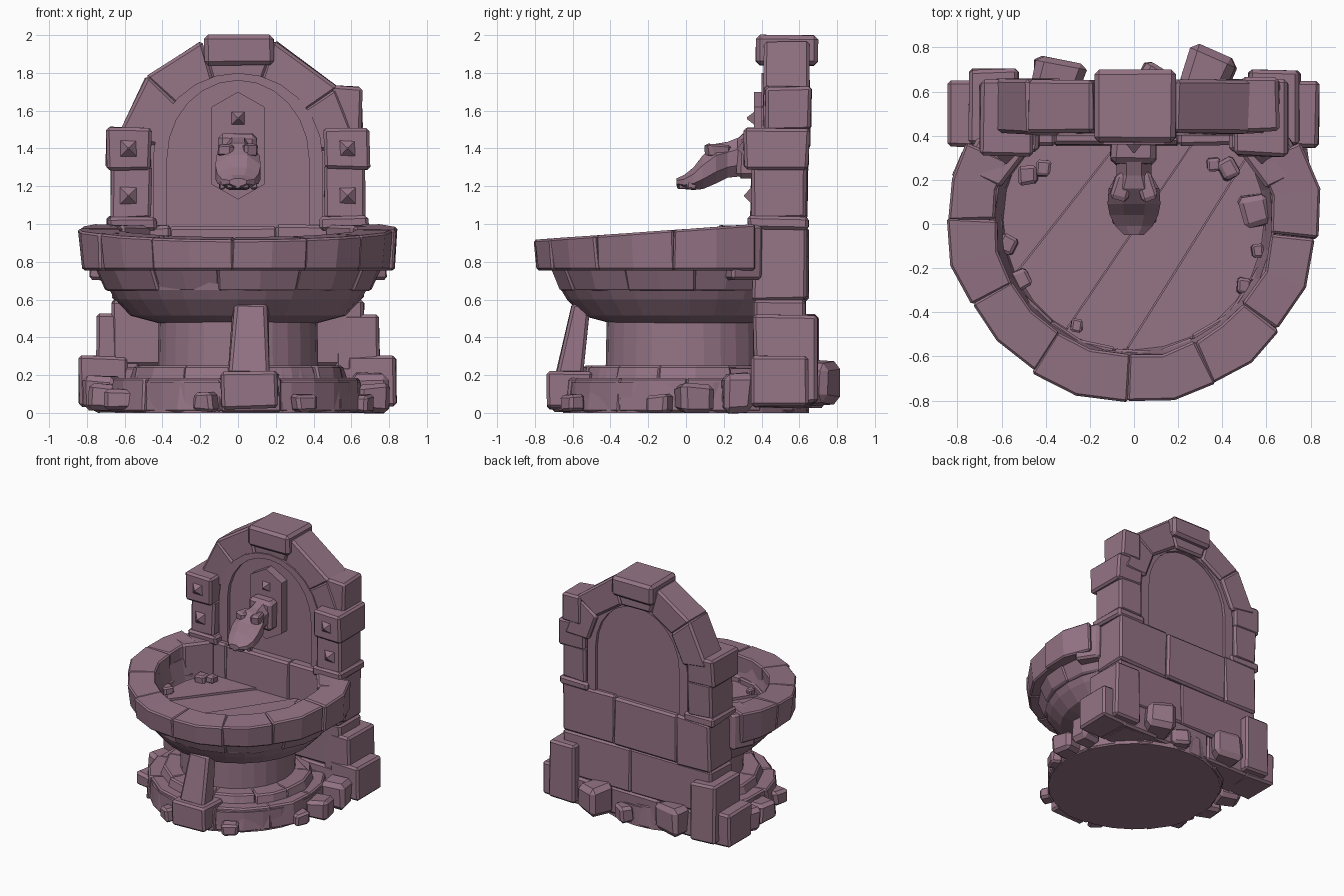
import bpy, bmesh, math, random
from mathutils import Vector, Matrix

if "Cube" in bpy.data.objects:
    bpy.data.objects.remove(bpy.data.objects["Cube"])

random.seed(4)
stone = bpy.data.materials.new("mauve stone")
stone.diffuse_color = (0.30, 0.175, 0.235, 1)
stone.use_nodes = True
stone.node_tree.nodes["Principled BSDF"].inputs["Base Color"].default_value = stone.diffuse_color


def finish(name, bm):
    bmesh.ops.recalc_face_normals(bm, faces=bm.faces[:])
    me = bpy.data.meshes.new(name)
    bm.to_mesh(me)
    bm.free()
    me.materials.append(stone)
    ob = bpy.data.objects.new(name, me)
    bpy.context.collection.objects.link(ob)
    return ob


def hexa(name, bottom, top, bevel=0.016, jit=0.008):
    """Chipped stone from four bottom and four top corners."""
    bm = bmesh.new()
    v = [bm.verts.new([c + random.uniform(-jit, jit) for c in p]) for p in bottom + top]
    for f in ((3, 2, 1, 0), (4, 5, 6, 7), (0, 1, 5, 4), (1, 2, 6, 5), (2, 3, 7, 6), (3, 0, 4, 7)):
        bm.faces.new([v[i] for i in f])
    bmesh.ops.recalc_face_normals(bm, faces=bm.faces[:])
    if bevel:
        bmesh.ops.bevel(bm, geom=bm.edges[:], offset=bevel, segments=1, affect='EDGES')
    return finish(name, bm)


def block(name, x0, x1, y0, y1, z0, z1, bevel=0.016, jit=0.008):
    quad = [(x0, y0), (x1, y0), (x1, y1), (x0, y1)]
    return hexa(name, [(x, y, z0) for x, y in quad], [(x, y, z1) for x, y in quad], bevel, jit)


def ring_stone(name, a0, a1, r_in, r_low, r_top, z0, z1, cy=0.02, slope=0.0, jit=0.007):
    """Curved-wall stone between two angles (degrees) around the basin axis."""
    am = (a0 + a1) / 2
    bm = bmesh.new()
    rows = []
    for a in (a0, am, a1):
        c, s = math.cos(math.radians(a)), math.sin(math.radians(a))
        k = 1.015 if a == am else 1
        rows.append([bm.verts.new((r * k * c + random.uniform(-jit, jit),
                                   cy + 0.98 * r * k * s + random.uniform(-jit, jit),
                                   z + (slope * s * r if z == z1 else 0)))
                     for r, z in ((r_in, z0), (r_low, z0), (r_top, z1), (r_in, z1))])
    bm.faces.new(rows[0])
    bm.faces.new(rows[2][::-1])
    for p, q in zip(rows, rows[1:]):
        for i in range(4):
            bm.faces.new((p[i], p[(i + 1) % 4], q[(i + 1) % 4], q[i]))
    bmesh.ops.recalc_face_normals(bm, faces=bm.faces[:])
    sharp = [e for e in bm.edges if e.calc_face_angle(0) > 0.6]
    bmesh.ops.bevel(bm, geom=sharp, offset=0.011, segments=1, affect='EDGES')
    return finish(name, bm)


def ring(name, angles, *args, **kw):
    for i, (a, b) in enumerate(zip(angles, angles[1:])):
        dr = random.uniform(-0.014, 0.014)
        r_in, r_low, r_top, z0, z1 = args
        ring_stone(f"{name}_{i}", a - 0.3, b + 0.3, r_in, r_low + dr, r_top + dr, z0, z1, **kw)


def arch_stone(name, a0, a1, r0, r1, y0, y1, bevel=0.016):
    pts = [(r * math.cos(math.radians(a)), 1.35 + r * math.sin(math.radians(a)))
           for r, a in ((r0, a0), (r1, a0), (r1, a1), (r0, a1))]
    return hexa(name, [(x, y0, z) for x, z in pts], [(x, y1, z) for x, z in pts], bevel, 0.006)


def lathe(name, profile, n=28, cy=0.0, ymax=9):
    bm = bmesh.new()
    rows = []
    for r, z in profile:
        rows.append([bm.verts.new((r * math.cos(t * math.tau / n),
                                   min(cy + r * math.sin(t * math.tau / n), ymax), z)) for t in range(n)])
    for p, q in zip(rows, rows[1:]):
        for i in range(n):
            bm.faces.new((p[i], p[(i + 1) % n], q[(i + 1) % n], q[i]))
    bm.faces.new(rows[0])
    bm.faces.new(rows[-1])
    return finish(name, bm)


def prism(name, pts, y0, y1):
    """Outline in x, z extruded along y."""
    bm = bmesh.new()
    a = [bm.verts.new((x, y0, z)) for x, z in pts]
    b = [bm.verts.new((x, y1, z)) for x, z in pts]
    bm.faces.new(a)
    bm.faces.new(b)
    for i in range(len(a)):
        j = (i + 1) % len(a)
        bm.faces.new((a[i], a[j], b[j], b[i]))
    return finish(name, bm)


def rock(name, x, y, z, sx, sy, sz, turn=None):
    bm = bmesh.new()
    bmesh.ops.create_cube(bm, size=1)
    for v in bm.verts:
        v.co = Vector([c * random.uniform(0.75, 1.08) for c in v.co])
    bmesh.ops.bevel(bm, geom=bm.edges[:], offset=0.15, segments=1, affect='EDGES')
    ang = random.uniform(-0.5, 0.5) if turn is None else turn
    bm.transform(Matrix.Translation((x, y, z)) @ Matrix.Rotation(ang, 4, 'Z') @ Matrix.Diagonal((sx, sy, sz, 1)))
    return finish(name, bm)


def stud(name, x, y, z, s=0.045, d=0.04):
    hexa(name, [(x - s, y, z - s), (x + s, y, z - s), (x + s, y, z + s), (x - s, y, z + s)],
         [(x + i * 0.004, y - d, z + j * 0.004) for i, j in ((-1, -1), (1, -1), (1, 1), (-1, 1))], 0, 0)


# Round stepped base and column
lathe("base_core", [(0.65, 0), (0.65, 0.16), (0.55, 0.17), (0.53, 0.235), (0.425, 0.25), (0.42, 0.50)])
ring("base_stone", [0, 38, 80, 118, 150, 188, 222, 262, 290, 326, 360], 0.45, 0.67, 0.655, 0.005, 0.185, cy=0)
ring("step_stone", [-15, 25, 155, 195, 240, 285, 318, 345], 0.38, 0.56, 0.54, 0.17, 0.25, cy=0)

# Bowl body, hollow inside
lathe("basin_bowl", [(0.42, 0.475), (0.57, 0.515), (0.65, 0.60), (0.68, 0.65), (0.70, 0.77), (0.68, 0.88),
                     (0.63, 0.88), (0.595, 0.72), (0.58, 0.69)], 28, 0.02, 0.45)
ring("basin_course", [150, 190, 232, 262, 296, 332, 362, 390], 0.60, 0.69, 0.745, 0.645, 0.765)
ring("basin_rim", [155, 180, 208, 237, 268, 296, 322, 354, 385], 0.625, 0.825, 0.84, 0.755, 0.975, slope=0.07)
for s, side in ((-1, "left"), (1, "right")):
    # Rim stone closing the corner between basin and wall
    foot = [(s * 0.60, 0.16), (s * 0.79, 0.24), (s * 0.70, 0.40), (s * 0.46, 0.36)]
    hexa(f"{side}_rim_corner", [(x, y, 0.70) for x, y in foot], [(x, y, 0.99) for x, y in foot])

# Cracked basin floor: diagonal slabs at slightly different heights
n = Vector((0.85, -0.53, 0))
for i, (lo, hi, z) in enumerate(((-0.8, -0.33, 0.715), (-0.325, 0.0, 0.70), (0.005, 0.28, 0.72), (0.285, 0.8, 0.71))):
    bm = bmesh.new()
    bmesh.ops.create_cone(bm, cap_ends=True, segments=28, radius1=0.61, radius2=0.61, depth=0.06)
    for d, sign in ((lo, -1), (hi, 1)):
        cut = bmesh.ops.bisect_plane(bm, geom=bm.verts[:] + bm.edges[:] + bm.faces[:],
                                     plane_co=n * d, plane_no=n * sign, clear_outer=True)
        edges = [e for e in cut["geom_cut"] if isinstance(e, bmesh.types.BMEdge)]
        if edges:
            bmesh.ops.holes_fill(bm, edges=edges)
    bm.transform(Matrix.Translation((0, 0.02, z - 0.03)))
    for v in bm.verts:
        v.co.y = min(v.co.y, 0.45)
    finish(f"basin_floor_{i}", bm)

# Pebbles lying in the basin
for i, (x, y, s) in enumerate(((-.48, .22, .09), (-.41, .25, .07), (.43, .25, .09), (.36, .27, .06), (.55, .06, .14),
                               (.5, -.28, .07), (-.26, -.46, .06), (-.51, -.25, .08), (-.57, -.09, .08), (.56, -.12, .06))):
    rock(f"basin_pebble_{i}", x, y, 0.74, s, s * 1.1, s * 0.8)

# Front strut and its footing
block("strut_foot", -0.09, 0.21, -0.74, -0.50, 0.02, 0.22)
hexa("front_strut", [(-.05, -.69, .2), (.16, -.69, .2), (.16, -.54, .2), (-.05, -.54, .2)],
     [(-.01, -.60, .58), (.155, -.60, .58), (.16, -.50, .58), (-.03, -.50, .58)])

# Lower back wall in courses
block("wall_core", -0.6, 0.6, 0.38, 0.61, 0.03, 0.97, 0)
for z0, z1, xs in ((0.03, 0.25, (-.64, -.2, .3, .64)), (0.25, 0.60, (-.66, .06, .66)), (0.60, 0.99, (-.66, -.36, .2, .66))):
    for i, (a, b) in enumerate(zip(xs, xs[1:])):
        block(f"wall_stone_{int(z0 * 100)}_{i}", a - .003, b + .003, 0.355, 0.64 + random.uniform(-.01, .01), z0 - .004, z1)

# Arched panel with a raised moulding on both faces
arc = [math.radians(a) for a in range(0, 181, 15)]
prism("arch_panel", [(-0.47, 0.9), (0.47, 0.9)] +
      [(0.47 * math.cos(a), 1.35 + 0.47 * math.sin(a)) for a in arc], 0.43, 0.60)
band = [(0.45, 0.95)] + [(0.45 * math.cos(a), 1.35 + 0.45 * math.sin(a)) for a in arc] + [(-0.45, 0.95)]
inner = [(0.375, 0.95)] + [(0.375 * math.cos(a), 1.35 + 0.41 * math.sin(a)) for a in arc] + [(-0.375, 0.95)]
prism("panel_moulding", band + inner[::-1], 0.40, 0.625)

# Side pillars with pyramid studs
for s, side in ((-1, "left"), (1, "right")):
    def col(name, x0, x1, *rest):
        a, b = sorted((s * x0, s * x1))
        block(f"{side}_{name}", a, b, *rest)
    col("pillar_trim", 0.43, 0.69, 0.33, 0.645, 0.97, 1.04)
    col("pillar_stone", 0.455, 0.67, 0.345, 0.64, 1.025, 1.31)
    col("pillar_cap", 0.46, 0.695, 0.31, 0.65, 1.29, 1.51)
    stud(f"{side}_upper_stud", s * 0.58, 0.312, 1.40)
    stud(f"{side}_lower_stud", s * 0.58, 0.348, 1.15)
    # Buttress and corner footing
    col("buttress", 0.52, 0.75, 0.36, 0.70, 0.05, 0.52)
    col("corner_foot", 0.58, 0.84, 0.35, 0.65, 0.03, 0.30)
block("right_top_stone", 0.48, 0.66, 0.42, 0.66, 1.49, 1.73)

# Arch stones and keystone
for i, (a, b, r) in enumerate(((5, 36, .64), (35, 73, .655), (72, 108, .62), (107, 139, .65), (138, 171, .65))):
    arch_stone(f"arch_stone_{i}", a, b, 0.43, r, 0.41, 0.655)
block("keystone", -0.18, 0.19, 0.37, 0.70, 1.84, 2.0, 0.022, 0.003)

# Spout plaque, boss and stud
prism("spout_plaque", [(0, 1.13), (.14, 1.21), (.14, 1.62), (0, 1.70), (-.14, 1.62), (-.14, 1.21)], 0.36, 0.45)
block("spout_boss", -0.105, 0.105, 0.27, 0.38, 1.24, 1.48, 0.025)
stud("plaque_stud", 0, 0.362, 1.56, 0.035)

# Carved head spout lofted from octagons
bm = bmesh.new()
rows = []
for y, z, hw, hh in ((.32, 1.365, .08, .11), (.22, 1.34, .08, .095), (.16, 1.32, .115, .105), (.09, 1.275, .12, .09),
                     (.04, 1.24, .11, .06), (-.01, 1.222, .085, .037), (-.05, 1.222, .045, .02)):
    rows.append([bm.verts.new((hw * math.cos(k * math.pi / 4 + .39) * 1.08, y, z + hh * math.sin(k * math.pi / 4 + .39) * 1.08))
                 for k in range(8)])
for p, q in zip(rows, rows[1:]):
    for k in range(8):
        bm.faces.new((p[k], p[(k + 1) % 8], q[(k + 1) % 8], q[k]))
bm.faces.new(rows[0])
bm.faces.new(rows[-1])
finish("spout_head", bm)
for i in range(-2, 3):
    rock(f"spout_tooth_{i + 2}", i * 0.042, -0.025 + 0.013 * i * i, 1.205, 0.035, 0.05, 0.045, 0)
for s in (-1, 1):
    rock(f"spout_brow_{s + 1}", s * 0.055, 0.17, 1.39, 0.09, 0.13, 0.07, s * 0.3)

# Fallen rocks round the base
for i, r in enumerate(((-.34, .67, .16, .24, .16, .25), (.34, .69, .16, .24, .22, .26), (-.69, .02, .08, .20, .2, .16),
                       (-.62, -.26, .07, .17, .16, .13), (-.17, -.65, .06, .13, .11, .11), (.35, -.60, .05, .13, .10, .10),
                       (.70, .05, .08, .18, .2, .16), (.70, .27, .11, .2, .18, .22), (-.71, .25, .10, .2, .18, .2),
                       (.66, -.14, .05, .11, .12, .1), (.10, .66, .09, .16, .12, .14))):
    rock(f"fallen_rock_{i}", *r)
